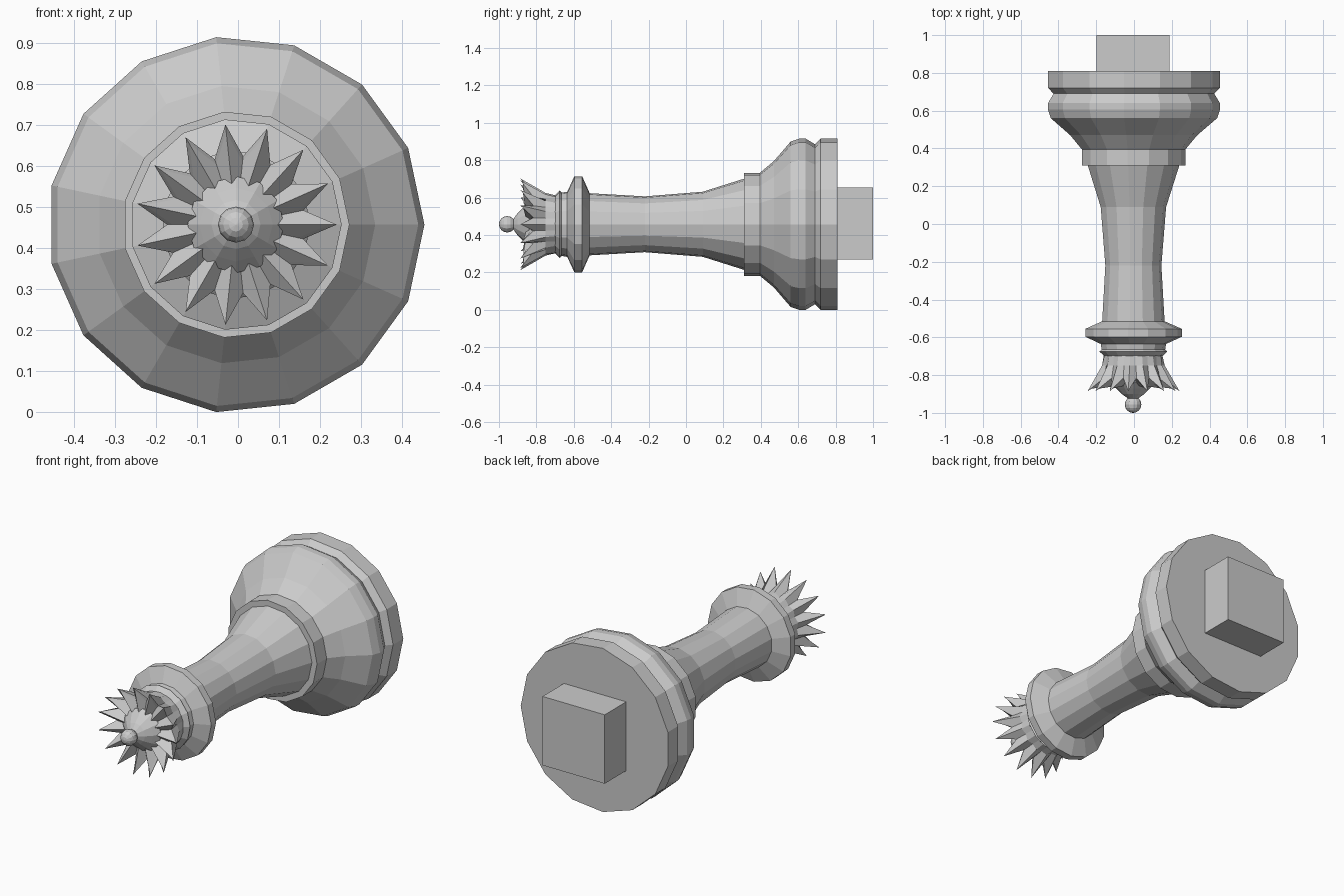
import bpy, bmesh
from math import cos, sin, pi

if "Cube" in bpy.data.objects:
    bpy.data.objects.remove(bpy.data.objects["Cube"])

CX, CZ, N = -0.005, 0.4575, 15   # turning axis runs along y


def ring(bm, y, radii, n):
    """Ring of n vertices around the axis; radii and y may alternate."""
    out = []
    for i in range(n):
        a = 2 * pi * i / n
        r = radii[i % len(radii)]
        out.append(bm.verts.new((CX + r * cos(a), y[i % len(y)], CZ + r * sin(a))))
    return out


def bridge(bm, a, b):
    n = len(a)
    for i in range(n):
        j = (i + 1) % n
        bm.faces.new((a[i], a[j], b[j], b[i]))


def finish(bm, name):
    bmesh.ops.recalc_face_normals(bm, faces=bm.faces)
    me = bpy.data.meshes.new(name)
    bm.to_mesh(me)
    bm.free()
    ob = bpy.data.objects.new(name, me)
    bpy.context.collection.objects.link(ob)
    return ob


def lathe(name, profile, n=N):
    bm = bmesh.new()
    rings = [ring(bm, [y], [r], n) for y, r in profile]
    for a, b in zip(rings, rings[1:]):
        bridge(bm, a, b)
    bm.faces.new(rings[0])
    bm.faces.new(rings[-1])
    return finish(bm, name)


# Turned body: base, skirt, stem, collar and neck
lathe("body", [
    (0.81, 0.46), (0.72, 0.46), (0.69, 0.43), (0.64, 0.46), (0.605, 0.46),
    (0.56, 0.445), (0.47, 0.34), (0.395, 0.277), (0.31, 0.277), (0.31, 0.245),
    (0.09, 0.175), (-0.22, 0.15), (-0.515, 0.167), (-0.555, 0.258),
    (-0.597, 0.258), (-0.635, 0.175), (-0.665, 0.17), (-0.675, 0.182),
    (-0.70, 0.155)])

# Crown: flared cup ending in 15 spikes, with a shallow star-shaped floor
bm = bmesh.new()
loops = [ring(bm, [-0.695], [0.155], 2 * N),
         ring(bm, [-0.75], [0.168, 0.155], 2 * N),
         ring(bm, [-0.885], [0.246, 0.246], 2 * N)]
for i, v in enumerate(loops[2]):        # pull every second vertex in for a valley
    if i % 2:
        a = pi * i / N
        v.co = (CX + 0.168 * cos(a), -0.815, CZ + 0.168 * sin(a))
floor = ring(bm, [-0.872, -0.825], [0.228, 0.155], 2 * N)
bridge(bm, loops[0], loops[1])
bridge(bm, loops[1], loops[2])
bridge(bm, loops[2], floor)
mid = bm.verts.new((CX, -0.845, CZ))
for i in range(2 * N):
    bm.faces.new((floor[i], floor[(i + 1) % (2 * N)], mid))
bm.faces.new(loops[0])
finish(bm, "crown")

# Dome and ball finial
lathe("dome", [(-0.80, 0.115), (-0.84, 0.118), (-0.87, 0.09),
               (-0.90, 0.06), (-0.925, 0.025)], 12)
R = 0.044
lathe("finial", [(-0.956 - R * cos(pi * k / 8), max(R * sin(pi * k / 8), 0.001))
                 for k in range(9)], 12)

# Square peg behind the base
bpy.ops.mesh.primitive_cube_add(size=1, location=(-0.005, 0.9, 0.462))
peg = bpy.context.object
peg.name = "peg"
peg.scale = (0.385, 0.2, 0.385)
